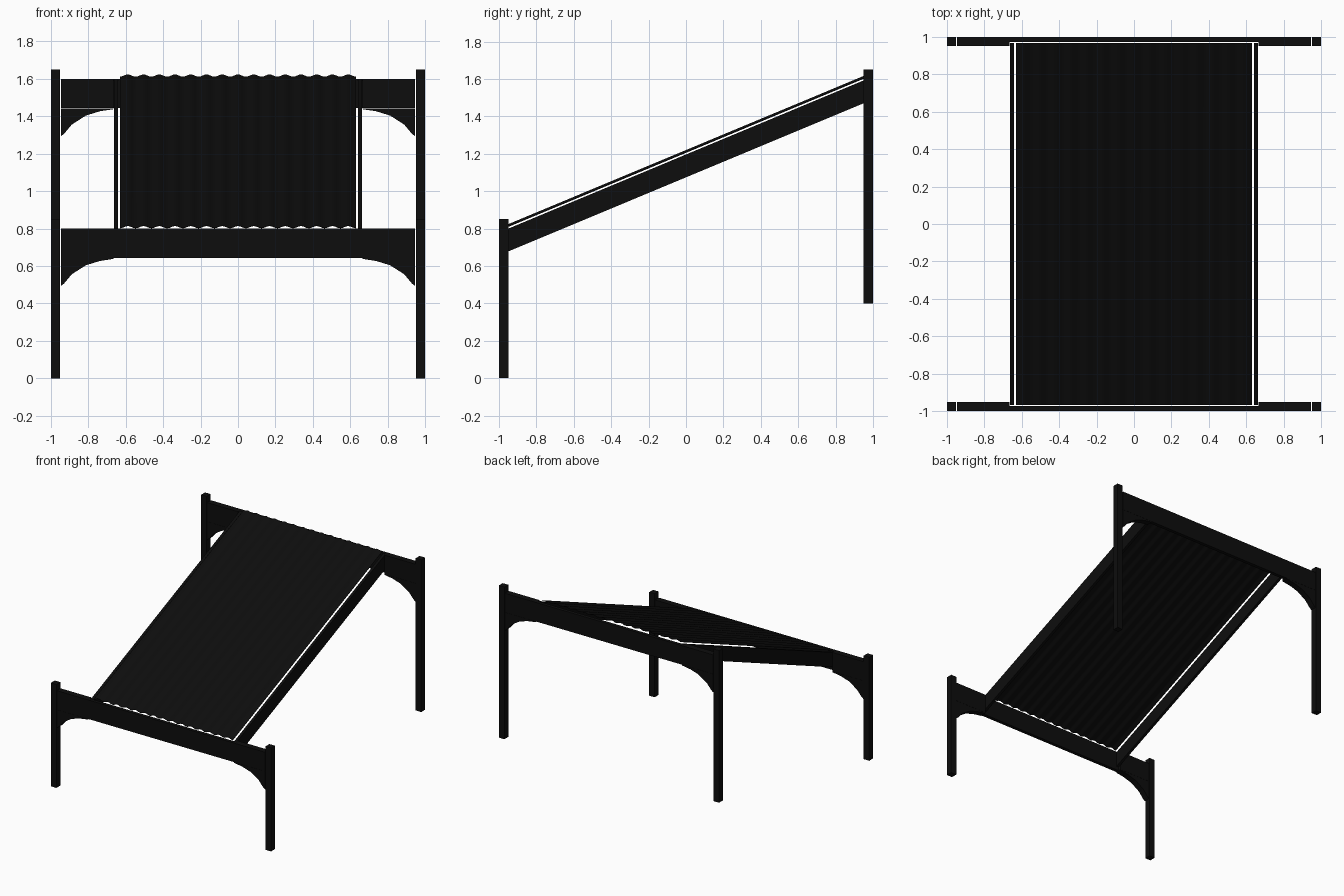
import bpy, bmesh, math

if "Cube" in bpy.data.objects:
    bpy.data.objects.remove(bpy.data.objects["Cube"])

SLOPE = 0.417          # rise of the roof per unit of y

charcoal = bpy.data.materials.new("charcoal black")
charcoal.diffuse_color = (0.004, 0.004, 0.004, 1)
charcoal.use_nodes = True
charcoal.node_tree.nodes["Principled BSDF"].inputs["Base Color"].default_value = charcoal.diffuse_color


def finish(name, bm):
    bmesh.ops.recalc_face_normals(bm, faces=bm.faces)
    me = bpy.data.meshes.new(name)
    bm.to_mesh(me)
    bm.free()
    ob = bpy.data.objects.new(name, me)
    bpy.context.collection.objects.link(ob)
    me.materials.append(charcoal)
    return ob


def prism(name, pts, vec):
    """Extrude a closed 3D outline along vec."""
    bm = bmesh.new()
    f = bm.faces.new([bm.verts.new(p) for p in pts])
    r = bmesh.ops.extrude_face_region(bm, geom=[f])
    vs = [v for v in r["geom"] if isinstance(v, bmesh.types.BMVert)]
    bmesh.ops.translate(bm, verts=vs, vec=vec)
    return finish(name, bm)


def box(name, x0, x1, y0, y1, z0, z1):
    return prism(name, [(x0, y0, z0), (x1, y0, z0), (x1, y1, z0), (x0, y1, z0)],
                 (0, 0, z1 - z0))


# curved brace outline: distance from centre, drop below the beam
BRACE = [(0.946, -0.15), (0.93, -0.138), (0.888, -0.088), (0.813, -0.04),
         (0.738, -0.017), (0.665, -0.006)]

for end, sy, foot, top in (("front", -1, 0.0, 0.85), ("back", 1, 0.4, 1.65)):
    zb, zt = top - 0.206, top - 0.05
    # cross beam, slimmer behind the roof
    y0, y1 = sorted((sy * 0.972, sy * 1.0))
    box(end + "_beam", -0.664, 0.664, y0, y1, zb, zt)
    for side, sx in (("left", -1), ("right", 1)):
        y0, y1 = sorted((sy * 0.95, sy * 1.0))
        x0, x1 = sorted((sx * 0.95, sx * 1.0))
        box(f"{end}_{side}_post", x0, x1, y0, y1, foot, top)
        # full-depth beam end with the curved brace below
        x0, x1 = sorted((sx * 0.664, sx * 0.946))
        box(f"{end}_{side}_beam_end", x0, x1, y0, y1, zb, zt)
        pts = [(sx * 0.665, y0, zb - 0.001), (sx * 0.946, y0, zb - 0.001)]
        pts += [(sx * x, y0, zb + d) for x, d in BRACE]
        prism(f"{end}_{side}_brace", pts, (0, y1 - y0, 0))

# sloping side rails
for side, sx in (("left", -1), ("right", 1)):
    x0 = 0.64 if sx > 0 else -0.662
    h = 0.968
    pts = [(x0, -h, 1.074 - SLOPE * h), (x0, h, 1.074 + SLOPE * h),
           (x0, h, 1.196 + SLOPE * h), (x0, -h, 1.196 - SLOPE * h)]
    prism(side + "_rail", pts, (0.022, 0, 0))

# corrugated roof sheet
WAVES, STEPS = 15, 8
outline = []
for i in range(WAVES * STEPS + 1):
    x = -0.631 + 1.262 * i / (WAVES * STEPS)
    outline.append((x, -0.006 * math.cos(2 * math.pi * i / STEPS)))
bm = bmesh.new()
rows = []
for y in (-0.968, 0.968):
    rows.append([[bm.verts.new((x, y, 1.214 + SLOPE * y + w + t)) for x, w in outline]
                 for t in (0, -0.003)])
(a_top, a_bot), (b_top, b_bot) = rows
for i in range(len(outline) - 1):
    for p, q in ((a_top, b_top), (b_bot, a_bot), (a_bot, a_top), (b_top, b_bot)):
        bm.faces.new((p[i], p[i + 1], q[i + 1], q[i]))
for i in (0, -1):
    bm.faces.new((a_top[i], b_top[i], b_bot[i], a_bot[i]))
roof = finish("corrugated_roof", bm)
bpy.context.view_layer.objects.active = roof
roof.select_set(True)
bpy.ops.object.shade_smooth_by_angle(angle=math.radians(40))
